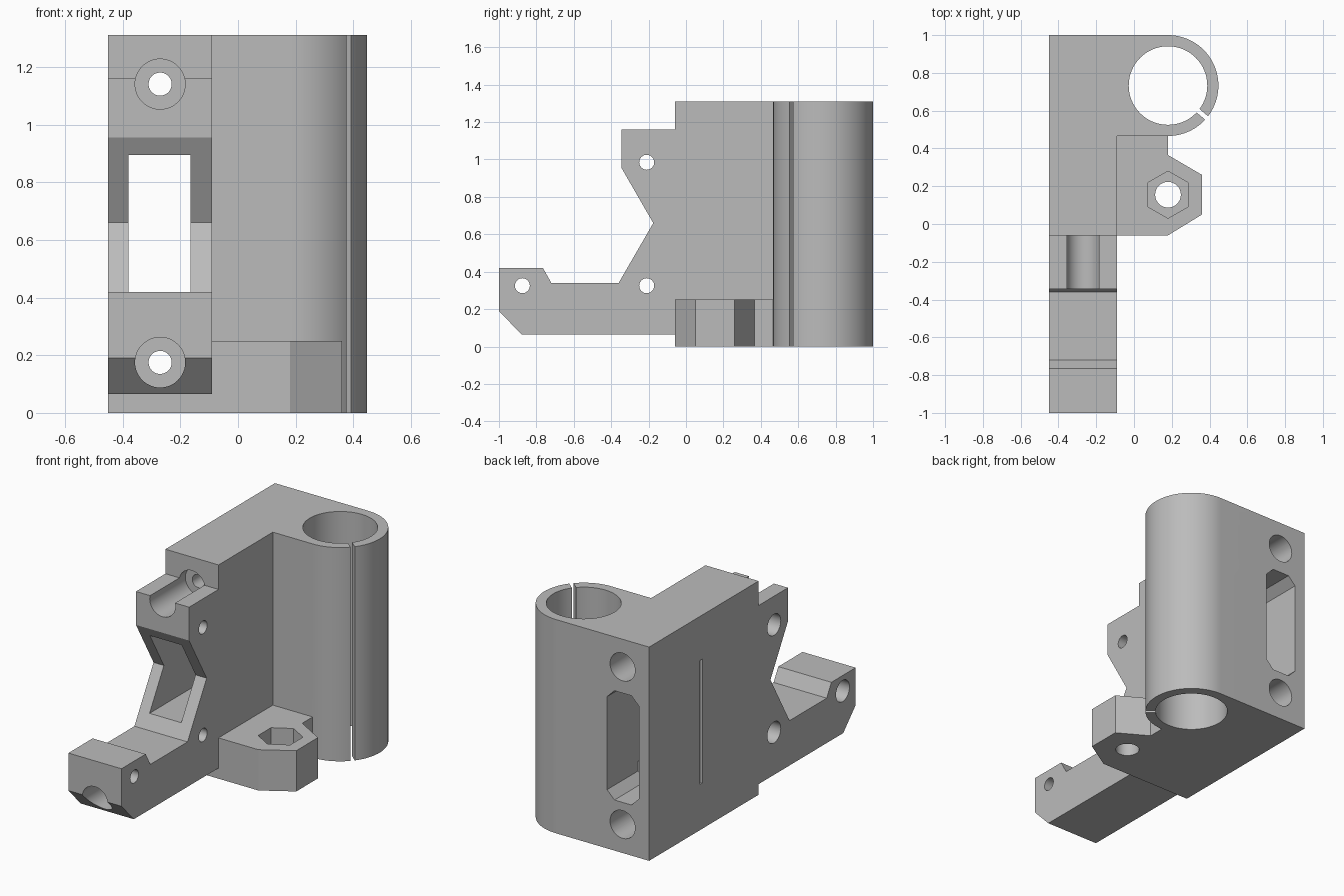
import bpy, bmesh, math
from mathutils import Matrix, Vector

if "Cube" in bpy.data.objects:
    bpy.data.objects.remove(bpy.data.objects["Cube"])

grey = bpy.data.materials.new("plain grey")
grey.use_nodes = True
grey.diffuse_color = (0.5, 0.5, 0.5, 1)
grey.node_tree.nodes["Principled BSDF"].inputs["Base Color"].default_value = (0.5, 0.5, 0.5, 1)

# Each axis maps profile (u, v) and depth w to x, y, z
AXES = {"x": lambda u, v, w: (w, u, v),
        "y": lambda u, v, w: (u, w, v),
        "z": lambda u, v, w: (u, v, w)}


def prism(name, axis, outline, start, end):
    """Extrude a closed outline along an axis."""
    place = AXES[axis]
    bm = bmesh.new()
    a = [bm.verts.new(place(u, v, start)) for u, v in outline]
    b = [bm.verts.new(place(u, v, end)) for u, v in outline]
    bm.faces.new(a)
    bm.faces.new(b)
    for i in range(len(a)):
        j = (i + 1) % len(a)
        bm.faces.new((a[i], a[j], b[j], b[i]))
    bmesh.ops.recalc_face_normals(bm, faces=bm.faces)
    mesh = bpy.data.meshes.new(name)
    bm.to_mesh(mesh)
    bm.free()
    mesh.materials.append(grey)
    obj = bpy.data.objects.new(name, mesh)
    bpy.context.collection.objects.link(obj)
    return obj


def arc(u, v, r, begin=0, sweep=360, n=48):
    steps = n if sweep == 360 else n + 1
    return [(u + r * math.cos(math.radians(begin + sweep * i / n)),
             v + r * math.sin(math.radians(begin + sweep * i / n))) for i in range(steps)]


def rect(u0, v0, u1, v1):
    return [(u0, v0), (u1, v0), (u1, v1), (u0, v1)]


def combine(target, tool, operation="DIFFERENCE"):
    """Apply a boolean and discard the tool."""
    mod = target.modifiers.new("combine", "BOOLEAN")
    mod.operation, mod.solver, mod.object = operation, "EXACT", tool
    bpy.context.view_layer.update()
    graph = bpy.context.evaluated_depsgraph_get()
    result = bpy.data.meshes.new_from_object(target.evaluated_get(graph))
    target.modifiers.clear()
    target.data = result
    bpy.data.objects.remove(tool)


LEFT, INNER, FRONT, TOP = -0.45, -0.09, -0.06, 1.31
TUBE = (0.18, 0.733)
BOLT_X = -0.27

# Side plate with notch and forward arm
bracket = prism("bracket_body", "x", [
    (1, 0), (1, TOP), (FRONT, TOP), (FRONT, 1.16), (-0.345, 1.16), (-0.345, 0.955),
    (-0.175, 0.66), (-0.36, 0.34), (-0.72, 0.34), (-0.765, 0.42), (-1, 0.42),
    (-1, 0.19), (-0.88, 0.065), (FRONT, 0.065), (FRONT, 0)], LEFT, INNER)

# Rod holder
holder = prism("rod_holder", "z",
               [(INNER, 1), (INNER, 0.466)] + arc(*TUBE, 0.267, -90, 180), 0, TOP)
combine(bracket, holder, "UNION")

# Nut tab
tab = prism("nut_tab", "z", [
    (INNER, FRONT), (0.18, FRONT), (0.36, 0.05), (0.36, 0.26),
    (0.18, 0.365), (0.18, 0.48), (INNER, 0.48)], 0, 0.25)
combine(bracket, tab, "UNION")

# Rod bore and clamp slit
combine(bracket, prism("rod_bore", "z", arc(*TUBE, 0.208, n=64), -0.1, 1.4))
slit = prism("clamp_slit", "z", rect(0.15, -0.012, 0.35, 0.012), -0.1, 1.4)
slit.data.transform(Matrix.Translation(Vector((*TUBE, 0))) @ Matrix.Rotation(math.radians(-40), 4, "Z"))
combine(bracket, slit)

# Nut pocket and its through hole
combine(bracket, prism("tab_hole", "z", arc(0.18, 0.155, 0.068), -0.1, 0.4))
combine(bracket, prism("nut_pocket", "z", arc(0.18, 0.155, 0.125, 30, n=6), 0.1, 0.4))

# Long bolt holes, counterbored at both ends
for z in (0.175, 1.14):
    for r, start, end in ((0.04, -1.1, 1.1), (0.087, -1.1, 0), (0.085, 0.7, 1.1)):
        combine(bracket, prism("bolt_hole", "y", arc(BOLT_X, z, r), start, end))

# Cross holes, wider on the outer side
for y, z in ((-0.875, 0.325), (-0.21, 0.325), (-0.21, 0.985)):
    combine(bracket, prism("cross_hole", "x", arc(y, z, 0.04, n=32), -0.6, 0))
    combine(bracket, prism("cross_recess", "x", arc(y, z, 0.065, n=32), -0.6, LEFT + 0.1))

# Window with a taller, chamfered recess at the back
x0, x1, c = -0.38, -0.165, 0.05
combine(bracket, prism("window", "y", rect(x0, 0.42, x1, 0.895), -0.5, 1.1))
z0, z1 = 0.31, 0.98
combine(bracket, prism("window_recess", "y", [
    (x0 + c, z0), (x1 - c, z0), (x1, z0 + c), (x1, z1 - c),
    (x1 - c, z1), (x0 + c, z1), (x0, z1 - c), (x0, z0 + c)], 0.7, 1.1))

# Thin slot in the outer side
combine(bracket, prism("side_slot", "x", rect(0.485, 0.28, 0.505, 1.04), -0.6, -0.12))

# Merge flat seams and smooth the round walls
bm = bmesh.new()
bm.from_mesh(bracket.data)
bmesh.ops.remove_doubles(bm, verts=bm.verts, dist=0.0001)
bmesh.ops.dissolve_limit(bm, angle_limit=0.01, verts=bm.verts, edges=bm.edges)
bm.to_mesh(bracket.data)
bm.free()
bpy.context.view_layer.objects.active = bracket
bracket.select_set(True)
bpy.ops.object.shade_smooth_by_angle(angle=math.radians(25))
